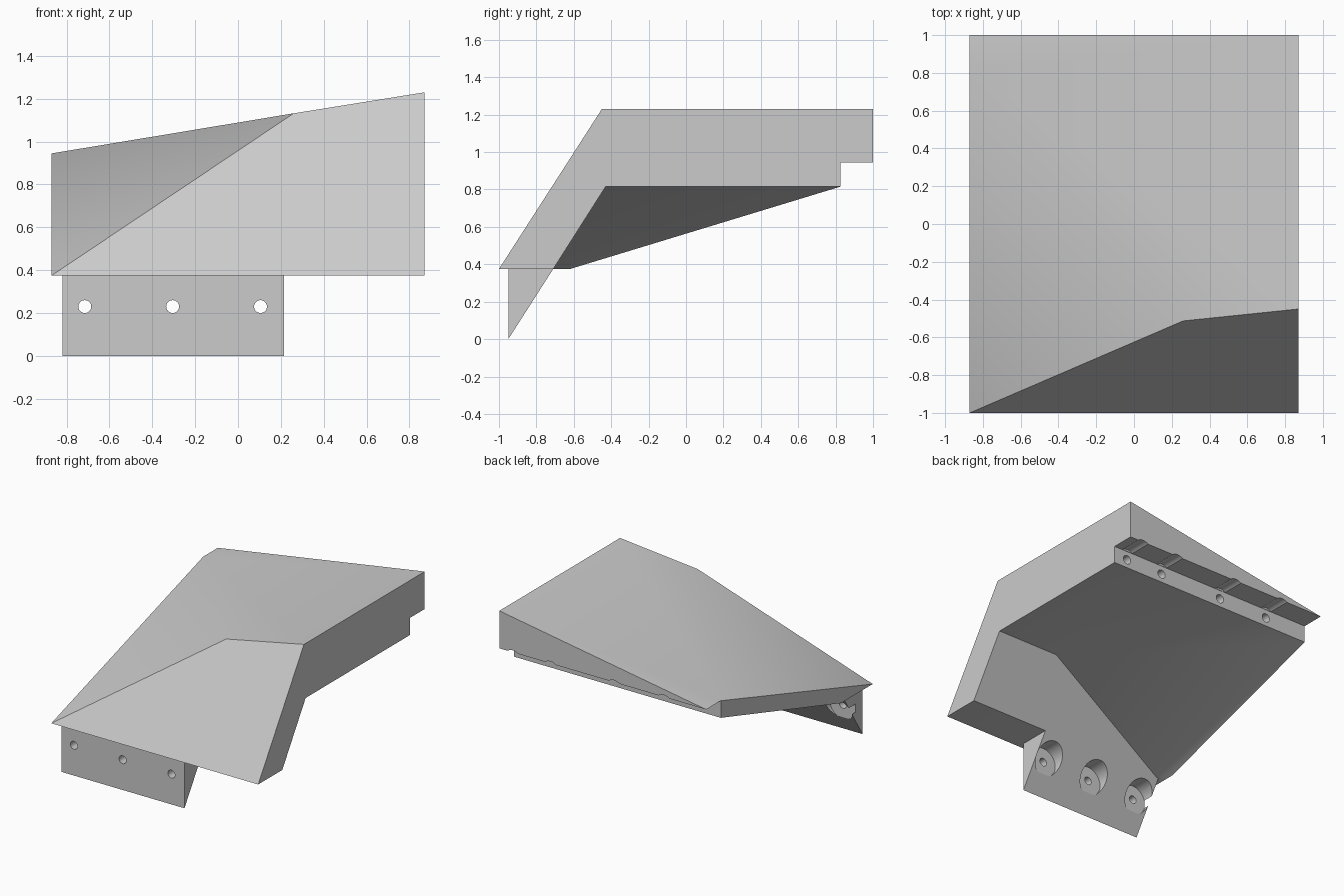
import bpy, bmesh, math
from mathutils import Matrix, Vector

cube = bpy.data.objects.get("Cube")
if cube:
    bpy.data.objects.remove(cube, do_unlink=True)

grey = bpy.data.materials.new("plain grey")
grey.use_nodes = True
grey.diffuse_color = (0.6, 0.6, 0.6, 1)
grey.node_tree.nodes["Principled BSDF"].inputs["Base Color"].default_value = (0.6, 0.6, 0.6, 1)


def add_object(name, bm):
    bmesh.ops.recalc_face_normals(bm, faces=bm.faces)
    mesh = bpy.data.meshes.new(name)
    bm.to_mesh(mesh)
    bm.free()
    mesh.materials.append(grey)
    obj = bpy.data.objects.new(name, mesh)
    bpy.context.collection.objects.link(obj)
    return obj


def solid(name, points, faces):
    """Closed solid from named corner points; each face is a string of names."""
    bm = bmesh.new()
    verts = {key: bm.verts.new(co) for key, co in points.items()}
    for face in faces.split():
        bm.faces.new([verts[key] for key in face])
    return add_object(name, bm)


def drill(target, xs, z, radius, y0, y1):
    """Cut a row of round holes running along y."""
    bm = bmesh.new()
    for x in xs:
        place = Matrix.Translation((x, (y0 + y1) / 2, z)) @ Matrix.Rotation(math.pi / 2, 4, 'X')
        bmesh.ops.create_cone(bm, cap_ends=True, segments=32, radius1=radius,
                              radius2=radius, depth=y1 - y0, matrix=place)
    cutter = add_object("hole_cutter", bm)
    cutter.hide_render = True
    mod = target.modifiers.new("holes", 'BOOLEAN')
    mod.operation = 'DIFFERENCE'
    mod.solver = 'EXACT'
    mod.object = cutter
    bpy.context.view_layer.objects.active = target
    bpy.ops.object.modifier_apply(modifier=mod.name)
    bpy.data.objects.remove(cutter, do_unlink=True)


W = 0.87            # half width
LOW = 0.375         # front lip height
LEDGE = 0.945       # rear ledge height
UNDER = 0.815       # flat underside height
BACK = 0.825        # rear mounting face

# Faceted hood: outer skin, rear ledge and hollowed underside
hood = solid("hood", {
    "A": (-W, -1, LOW), "B": (W, -1, LOW),
    "C": (W, -0.45, 1.23), "D": (0.26, -0.513, 1.132),
    "E": (W, 1, 1.23), "F": (-W, 1, LEDGE), "G": (-W, BACK, LEDGE),
    "R": (W, 1, LEDGE), "P": (W, BACK, LEDGE),
    "I": (W, BACK, UNDER), "K": (-W, BACK, UNDER),
    "H": (W, -0.43, UNDER), "J": (0.35, -0.43, UNDER),
    "N": (W, -0.71, LOW), "M": (-0.8, -0.71, LOW), "L": (-W, -0.62, LOW),
}, "ABCD DCEFG ADG AGKL ERF RPGF PIKG IHJK KJML HNMJ ALMNB BNHIPREC")

# Rear screw holes with their access grooves
rear_x = (0.755, 0.44, -0.095, -0.515)
drill(hood, rear_x, 0.88, 0.033, 0.68, 0.9)
drill(hood, rear_x, 0.885, 0.075, BACK + 0.003, 1.1)

# Wedge-shaped front mounting flange
flange_points = {}
for names, x in (("abc", -0.82), ("def", 0.215)):
    for key, (y, z) in zip(names, ((-0.95, 0), (-0.95, LOW), (-0.71, LOW))):
        flange_points[key] = (x, y, z)
flange = solid("front_flange", flange_points, "abc def abed bcfe cadf")

# Front screw holes with wide recesses behind
front_x = (-0.715, -0.305, 0.105)
drill(flange, front_x, 0.23, 0.03, -1.1, -0.5)
drill(flange, front_x, 0.23, 0.11, -0.865, -0.5)

for obj in (hood, flange):
    bpy.ops.object.select_all(action='DESELECT')
    obj.select_set(True)
    bpy.context.view_layer.objects.active = obj
    bpy.ops.object.shade_smooth_by_angle(angle=math.radians(30))
